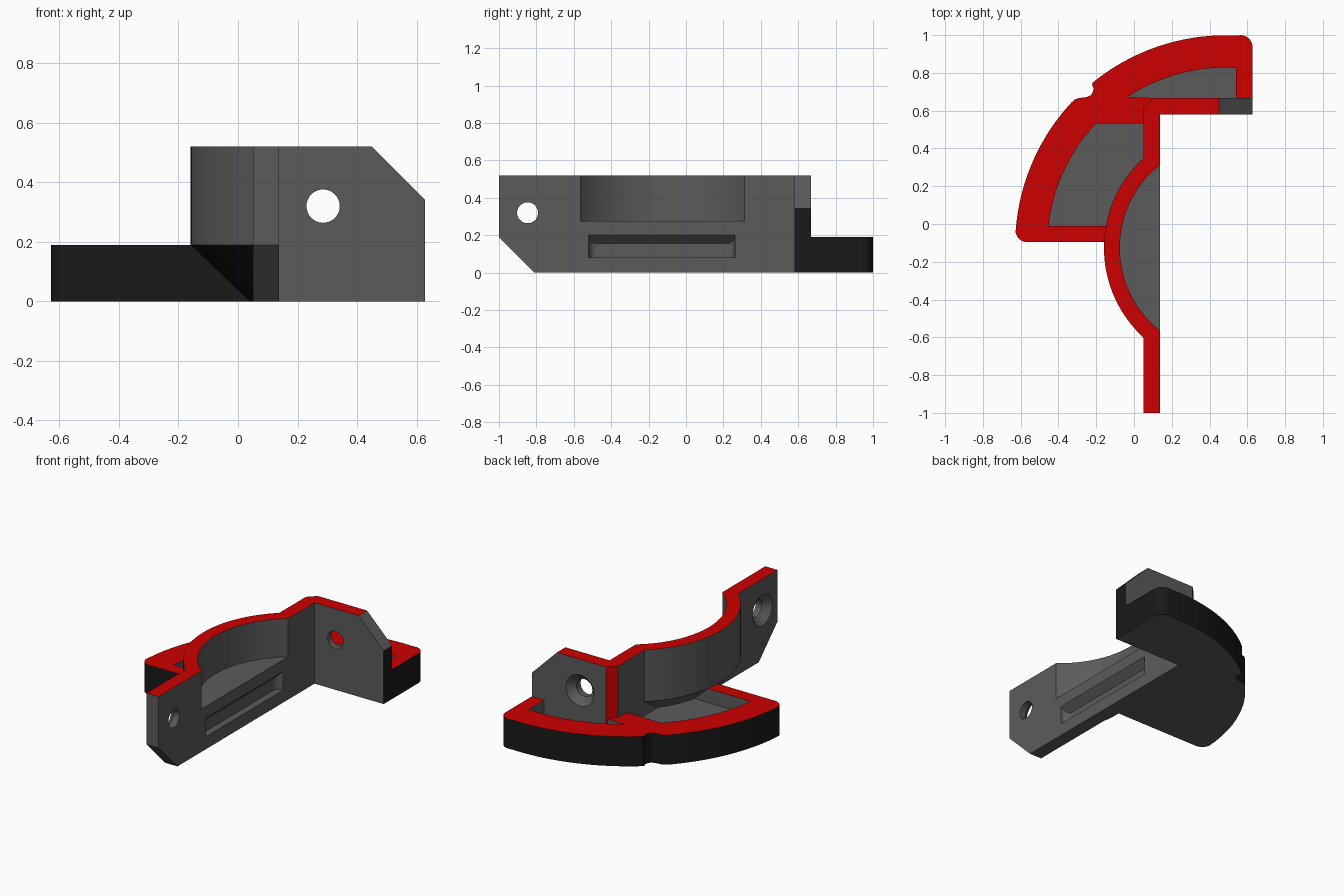
import bpy, bmesh, math
from mathutils import Vector

if "Cube" in bpy.data.objects:
    bpy.data.objects.remove(bpy.data.objects["Cube"])

CX, CY = 0.485, -0.115          # centre of the tray arcs
BX, BY = 0.485, -0.126          # centre of the bulge


def material(name, rgb):
    m = bpy.data.materials.new(name)
    m.diffuse_color = (*rgb, 1)
    m.use_nodes = True
    m.node_tree.nodes["Principled BSDF"].inputs["Base Color"].default_value = m.diffuse_color
    return m


MATS = [material("grey", (0.105, 0.105, 0.105)),
        material("red", (0.61, 0.0, 0.0)),
        material("black", (0.010, 0.010, 0.010))]
GREY, RED, BLACK = range(3)


def obj(name, bm):
    bmesh.ops.recalc_face_normals(bm, faces=bm.faces)
    me = bpy.data.meshes.new(name)
    bm.to_mesh(me)
    bm.free()
    o = bpy.data.objects.new(name, me)
    bpy.context.collection.objects.link(o)
    return o


def loft(name, rings):
    """Closed solid through rings of equal point count."""
    bm = bmesh.new()
    vs = [[bm.verts.new(p) for p in r] for r in rings]
    n = len(vs[0])
    for a, b in zip(vs, vs[1:]):
        for i in range(n):
            j = (i + 1) % n
            bm.faces.new((a[i], a[j], b[j], b[i]))
    bm.faces.new(vs[0])
    bm.faces.new(vs[-1])
    return obj(name, bm)


def prism(name, pts, lo, hi, axis="z"):
    place = {"z": lambda a, b, c: (a, b, c), "y": lambda a, b, c: (a, c, b),
             "x": lambda a, b, c: (c, a, b)}[axis]
    return loft(name, [[place(a, b, h) for a, b in pts] for h in (lo, hi)])


def circle(r, cx, cy, n=96):
    return [(cx + r * math.cos(math.tau * i / n), cy + r * math.sin(math.tau * i / n))
            for i in range(n)]


def arc(r, a0, a1, n, cx=CX, cy=CY):
    """Arc points, angles in degrees."""
    out = []
    for i in range(n + 1):
        a = math.radians(a0 + (a1 - a0) * i / n)
        out.append((cx + r * math.cos(a), cy + r * math.sin(a)))
    return out


def angle_at(x, y):
    return math.degrees(math.atan2(y - CY, x - CX))


def boolean(o, cutter, op="DIFFERENCE"):
    m = o.modifiers.new("cut", "BOOLEAN")
    m.operation, m.object, m.solver = op, cutter, "EXACT"
    bpy.context.view_layer.objects.active = o
    bpy.ops.object.modifier_apply(modifier=m.name)
    bpy.data.objects.remove(cutter, do_unlink=True)


def finish(o, rule):
    o.data.materials.clear()
    for m in MATS:
        o.data.materials.append(m)
    for f in o.data.polygons:
        f.material_index = rule(f, [o.data.vertices[i].co for i in f.vertices])
    bpy.ops.object.select_all(action="DESELECT")
    o.select_set(True)
    bpy.context.view_layer.objects.active = o
    bpy.ops.object.shade_smooth_by_angle(angle=math.radians(25))


# Tray: curved outline with rounded ends and a notch
R_OUT, R_IN, FLOOR, RIM = 1.114, 0.943, 0.10, 0.19
RIGHT = 0.628
outline = [(0.07, -0.096), (0.07, 0.63), (RIGHT, 0.63)]
outline += arc(0.065, 0, 85, 8, RIGHT - 0.065, 0.935)
outline += arc(R_OUT, angle_at(0.53, 1.0), angle_at(-0.22, 0.75), 28)
outline += [(-0.222, 0.735), (-0.214, 0.72), (-0.217, 0.70), (-0.228, 0.682),
            (-0.25, 0.672), (-0.29, 0.667), (-0.312, 0.66)]
outline += arc(R_OUT, angle_at(-0.33, 0.645), angle_at(-0.625, -0.03), 28)
outline += arc(0.064, 185, 270, 8, -0.564, -0.032)
tray = prism("tray", outline, 0, RIM)

# Tray pockets
back_pocket = [(0.54, 0.64), (0.54, 0.826)]
back_pocket += arc(R_IN, angle_at(0.50, 0.828), angle_at(-0.03, 0.675), 20)
back_pocket += [(-0.03, 0.672), (0.09, 0.668), (0.12, 0.64)]
boolean(tray, prism("pocket", back_pocket, FLOOR, 0.4))
side_pocket = [(0.06, -0.01), (0.06, 0.533)]
side_pocket += arc(R_IN, angle_at(-0.20, 0.533), angle_at(-0.452, -0.01), 24)
boolean(tray, prism("pocket", side_pocket, FLOOR, 0.4))


def tray_rule(f, cos):
    if f.normal.z > 0.9 and f.center.z > 0.18:
        return RED
    if f.normal.z < -0.9:
        return GREY
    return BLACK if min(c.z for c in cos) < 0.01 else GREY


finish(tray, tray_rule)

# Bracket: two upright plates meeting in a corner
TOP, FACE = 0.52, 0.137
bracket = prism("bracket", [(0.05, -1), (FACE, -1), (FACE, 0.581), (RIGHT, 0.581),
                            (RIGHT, 0.667), (0.1, 0.667), (0.05, 0.617)], 0, TOP)

# Round bulge on a conical support, trimmed to the plate
bulge = loft("bulge", [[(x, y, z) for x, y in circle(r, BX, BY, 128)]
                       for r, z in ((0.445, 0), (0.644, RIM), (0.644, TOP))])
boolean(bulge, prism("trim", [(-1, -2), (0.1, -2), (0.1, 2), (-1, 2)], -1, 1), "INTERSECT")
boolean(bracket, bulge, "UNION")
boolean(bracket, prism("hollow", circle(0.56, BX, BY, 128), 0.275, 0.8))

# Cut plate corners
boolean(bracket, prism("corner", [(-1.1, 0.29), (-1.1, -0.1), (-0.71, -0.1)], -0.3, 0.4, "x"))
boolean(bracket, prism("corner", [(0.355, 0.615), (0.73, 0.615), (0.73, 0.24)], 0.5, 0.8, "y"))

# Slot with a sloped top and rounded ends
rings = [[(0.15, -0.52, 0.08), (0.15, 0.262, 0.08), (0.15, 0.262, 0.2), (0.15, -0.52, 0.2)]]
for i in range(9):
    a = math.radians(90 * i / 8)
    d, e = 0.045 * math.sin(a), 0.045 * (1 - math.cos(a))
    rings.append([(FACE - d, -0.52 + e, 0.08), (FACE - d, 0.262 - e, 0.08),
                  (FACE - d, 0.262 - e, 0.2 - d), (FACE - d, -0.52 + e, 0.2 - d)])
boolean(bracket, loft("slot", rings))

# Countersunk screw holes, wide on the hidden sides
steps = ((0.056, 0.2), (0.056, 0.045), (0.1, 0.0), (0.1, -0.03))
boolean(bracket, loft("side_hole", [[(0.05 + d, y, z) for y, z in circle(r, -0.847, 0.32, 40)]
                                    for r, d in steps]))
boolean(bracket, loft("back_hole", [[(x, 0.667 - d, z) for x, z in circle(r, 0.286, 0.32, 40)]
                                    for r, d in steps]))


def bracket_rule(f, cos):
    n, c = f.normal, f.center
    if n.z > 0.9 and c.z > TOP - 0.01:
        return RED
    # bevelled outer corner
    if n.dot(Vector((-1, 1, 0)).normalized()) > 0.98 and c.y > 0.6 and c.x < 0.12:
        return RED
    # plate end
    if n.x > 0.9 and c.x > 0.6:
        return BLACK
    # conical support outside the tray pocket
    if -0.9 < n.z < -0.3 and c.x < 0.052 and c.z < RIM and -0.7 < c.y < -0.05:
        return BLACK
    return GREY


finish(bracket, bracket_rule)
